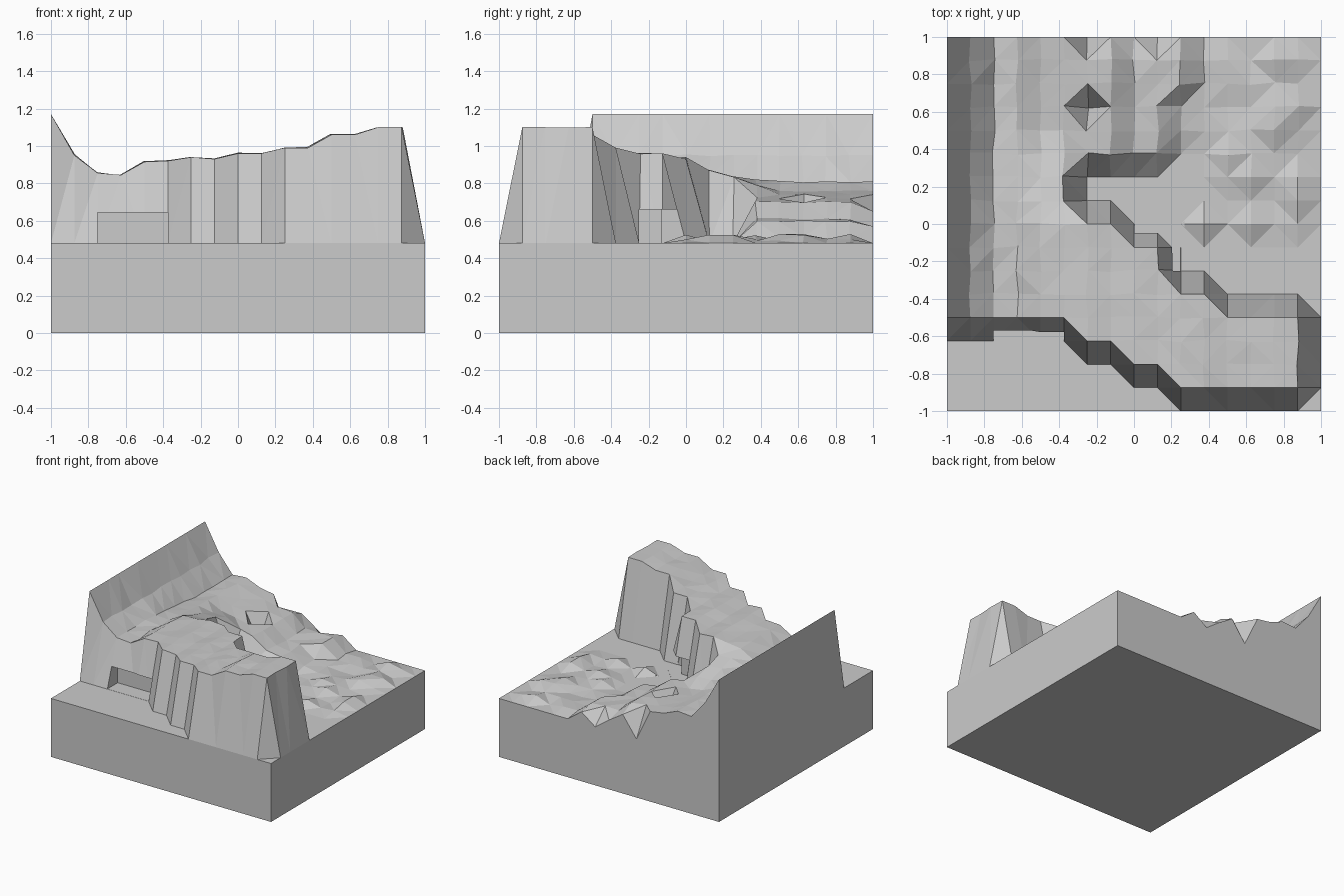
import bpy, bmesh, random

if "Cube" in bpy.data.objects:
    bpy.data.objects.remove(bpy.data.objects["Cube"])

random.seed(4)
N, S, LOW = 17, 0.125, 0.48

# Ridge height per column, left to right
ridge = [1.17, .95, .855, .845, .915, .92, .94, .93, .96, .96, .99, .99, 1.06, 1.06, 1.10, 1.10, LOW]
# First and last raised row of the ridge per column (row 0 is the front)
first = [4] * 6 + [3, 3, 2, 2] + [1] * 6 + [99]
last = [16] * 6 + [8, 8, 7, 7, 5, 5, 4, 4, 4, 4, -1]
# Heights of the rear shelf on the left and of the lower steps beside it
shelf = [1.17, .95, .80, .81, .76, .74]
steps = {6: .72, 7: .70, 8: .61, 9: .60, 10: .51}
# Individual dips and bumps: (column, row) -> height
special = {(6, 16): LOW, (7, 16): .65, (8, 16): .57, (9, 16): LOW, (10, 16): .57,
           (10, 15): .60, (10, 14): .60, (6, 13): .52,
           (6, 9): LOW, (6, 10): LOW, (10, 11): LOW}


def height(i, j):
    if (i, j) in special:
        return special[i, j]
    if first[i] <= j <= last[i]:
        if i < 6:
            t = min(1, max(0, (j - 8) / 4))
            return ridge[i] + (shelf[i] - ridge[i]) * t
        return ridge[i]
    if i in steps and j >= 11:
        return steps[i]
    # gently uneven valley floor
    if 11 <= i <= 15 and 8 <= j <= 15:
        return LOW + random.choice((0, .01, .02, .045))
    return LOW


# Terrain surface on a slightly uneven grid
bm = bmesh.new()
grid = []
for i in range(N):
    col = []
    for j in range(N):
        inside = 0 < i < N - 1 and 0 < j < N - 1
        z = height(i, j)
        r = .008 if inside and z > LOW and (first[i] < j < last[i] or j > 10) else 0
        col.append(bm.verts.new((-1 + i * S + random.uniform(-r, r),
                                 -1 + j * S + random.uniform(-r, r),
                                 z + random.uniform(-r, r) * .6)))
    grid.append(col)
for i in range(N - 1):
    for j in range(N - 1):
        a, b, c, d = grid[i][j], grid[i + 1][j], grid[i + 1][j + 1], grid[i][j + 1]
        # fold each square along its flatter diagonal
        if abs(a.co.z - c.co.z) <= abs(b.co.z - d.co.z):
            bm.faces.new((a, b, c)), bm.faces.new((a, c, d))
        else:
            bm.faces.new((a, b, d)), bm.faces.new((b, c, d))

# Side walls and bottom
edges = [e for e in bm.edges if e.is_boundary]
new = bmesh.ops.extrude_edge_only(bm, edges=edges)["geom"]
for v in new:
    if isinstance(v, bmesh.types.BMVert):
        v.co.z = 0
bmesh.ops.contextual_create(bm, geom=[e for e in new if isinstance(e, bmesh.types.BMEdge) and e.is_boundary])
bmesh.ops.recalc_face_normals(bm, faces=bm.faces)
mesh = bpy.data.meshes.new("terrain")
bm.to_mesh(mesh)
bm.free()
terrain = bpy.data.objects.new("terrain", mesh)
bpy.context.collection.objects.link(terrain)


# Low hollows cut into the foot of the cliffs
def hollow(name, x0, x1, y0, y1, top):
    z0 = LOW + .001
    bpy.ops.mesh.primitive_cube_add(size=1, location=((x0 + x1) / 2, (y0 + y1) / 2, (z0 + top) / 2))
    o = bpy.context.object
    o.name = name
    o.scale = (x1 - x0, y1 - y0, top - z0)
    o.hide_render = True
    o.hide_viewport = False
    o.display_type = 'WIRE'
    m = terrain.modifiers.new(name, 'BOOLEAN')
    m.operation, m.solver, m.object = 'DIFFERENCE', 'EXACT', o
    return o


cutters = [hollow("front_hollow_cutter", -.75, -.375, -.66, -.49, .645),
           hollow("side_hollow_cutter", .13, .27, -.25, .02, .66),
           hollow("rear_hollow_cutter", .002, .26, -.13, .015, .66)]

# Apply the cuts and clear the helpers
bpy.context.view_layer.objects.active = terrain
for m in list(terrain.modifiers):
    bpy.ops.object.modifier_apply(modifier=m.name)
for o in cutters:
    bpy.data.objects.remove(o)
